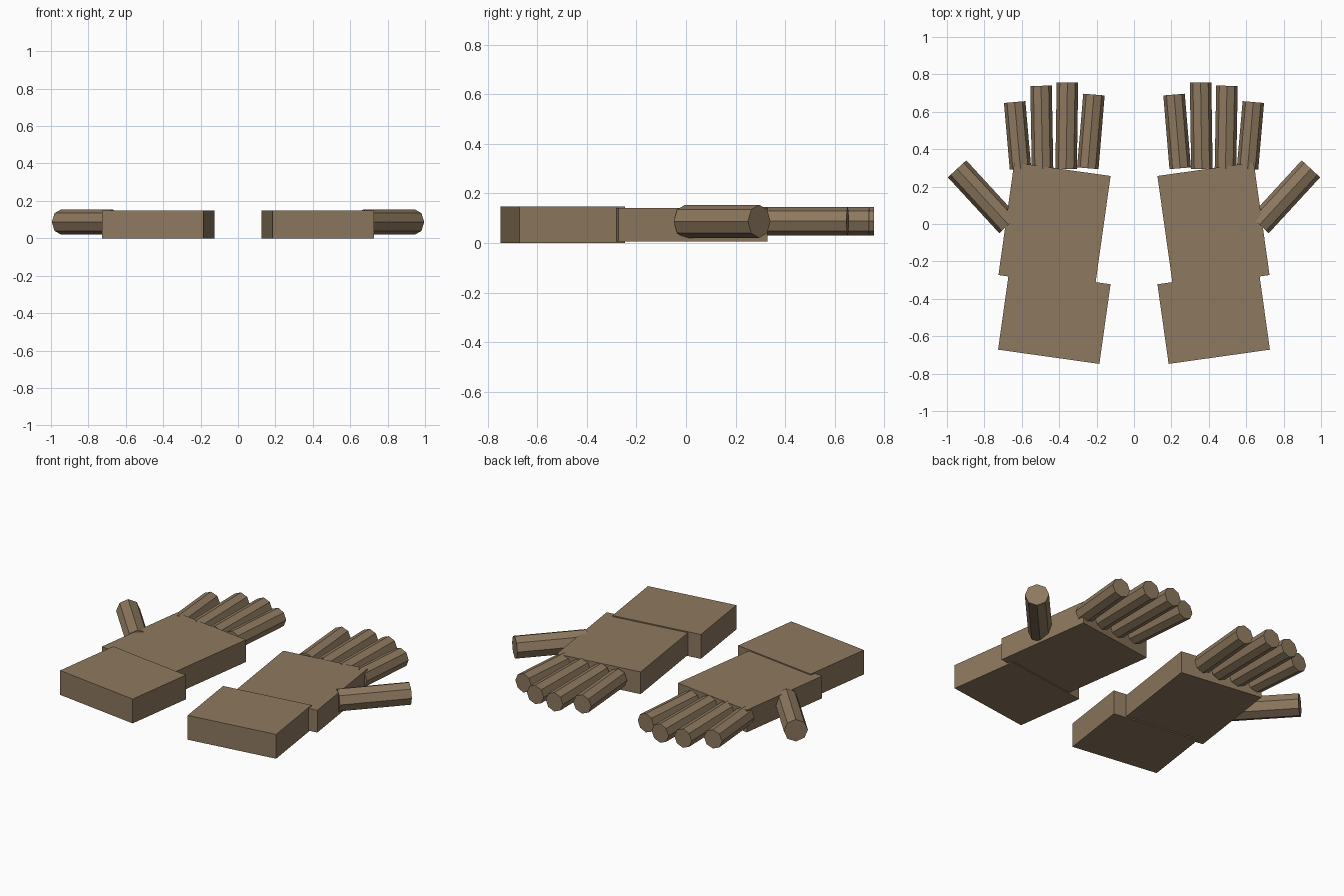
import bpy
from math import radians
from mathutils import Vector

if "Cube" in bpy.data.objects:
    bpy.data.objects.remove(bpy.data.objects["Cube"])

leather = bpy.data.materials.new("brown_leather")
leather.diffuse_color = (0.27, 0.19, 0.115, 1)
leather.use_nodes = True
leather.node_tree.nodes["Principled BSDF"].inputs["Base Color"].default_value = leather.diffuse_color


def finish(obj, name):
    obj.name = name
    obj.data.materials.append(leather)


def block(name, side, centre, size, tilt):
    x, y, z = centre
    bpy.ops.mesh.primitive_cube_add(size=1, location=(side * x, y, z),
                                    rotation=(0, 0, side * radians(tilt)))
    obj = bpy.context.object
    obj.scale = size
    finish(obj, name)


def digit(name, side, base, tip, z, radius):
    # Eight-sided cylinder lying flat from base to tip
    a = Vector((side * base[0], base[1], z))
    b = Vector((side * tip[0], tip[1], z))
    d = b - a
    bpy.ops.mesh.primitive_cylinder_add(vertices=8, radius=radius, depth=d.length,
                                        location=(a + b) / 2)
    obj = bpy.context.object
    # Lay along +y, then swing towards the tip; keeps a corner pointing up
    obj.rotation_euler = (radians(-90), 0, Vector((0, 1)).angle_signed(d.xy) * -1)
    finish(obj, name)


fingers = {
    "index_finger": ((0.607, 0.295), (0.638, 0.652)),
    "middle_finger": ((0.489, 0.295), (0.497, 0.739)),
    "ring_finger": ((0.363, 0.295), (0.356, 0.757)),
    "little_finger": ((0.247, 0.298), (0.214, 0.692)),
}

# Pair of gloves, mirrored across x = 0
for side, tag in ((1, "right"), (-1, "left")):
    block(f"{tag}_cuff", side, (0.426, -0.497, 0.074), (0.547, 0.43, 0.148), 8)
    block(f"{tag}_palm", side, (0.425, -0.008, 0.074), (0.52, 0.608, 0.135), 8)
    for name, (base, tip) in fingers.items():
        digit(f"{tag}_{name}", side, base, tip, 0.088, 0.0575)
    digit(f"{tag}_thumb", side, (0.671, -0.004), (0.946, 0.295), 0.087, 0.067)
